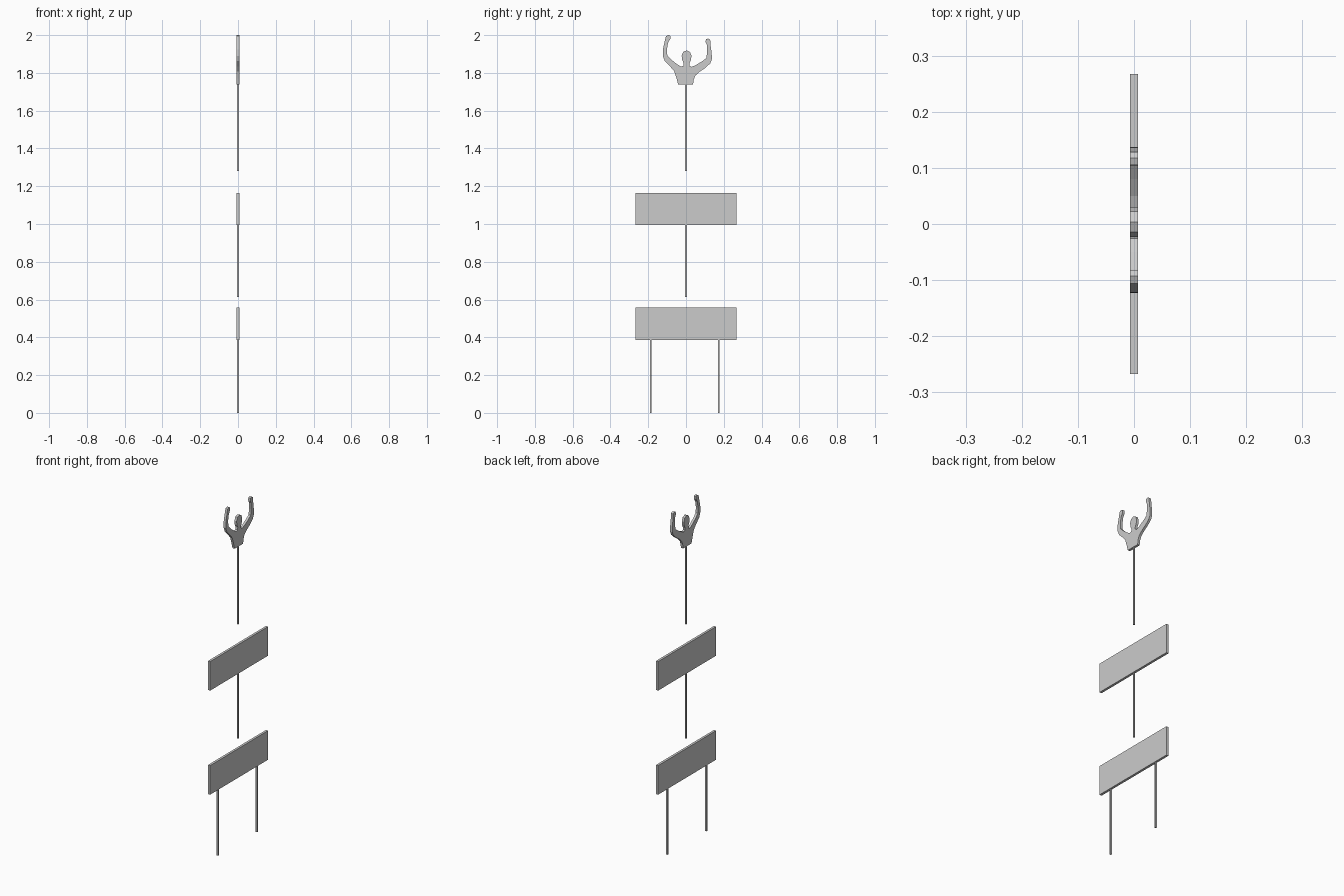
import bpy, bmesh

T = 0.014   # board thickness
W = 0.009   # post width


def finish(name, bm):
    bmesh.ops.recalc_face_normals(bm, faces=bm.faces)
    me = bpy.data.meshes.new(name)
    bm.to_mesh(me)
    bm.free()
    ob = bpy.data.objects.new(name, me)
    bpy.context.collection.objects.link(ob)
    return ob


def box(name, y, z0, z1, sx, sy):
    bm = bmesh.new()
    bmesh.ops.create_cube(bm, size=1)
    for v in bm.verts:
        v.co = (v.co.x * sx, y + v.co.y * sy, z0 + (v.co.z + 0.5) * (z1 - z0))
    return finish(name, bm)


def post(name, y, z0, z1):
    return box(name, y, z0, z1, W, W)


# two sign boards
box("lower_board", 0, 0.387, 0.557, T, 0.535)
box("upper_board", 0, 0.995, 1.165, T, 0.535)

# posts
post("leg_left", -0.186, 0, 0.387)
post("leg_right", 0.173, 0, 0.387)
post("middle_post", 0, 0.613, 0.995)
post("top_post", 0, 1.281, 1.738)

# flat cut-out of a torso with raised arms, outline in (y, z)
outline = [
    (-0.041, 1.738), (0.037, 1.738), (0.041, 1.765), (0.050, 1.786),
    (0.068, 1.803), (0.100, 1.825), (0.128, 1.850), (0.137, 1.872),
    (0.136, 1.905), (0.131, 1.940), (0.128, 1.975), (0.118, 1.982),
    (0.105, 1.978), (0.104, 1.962), (0.112, 1.945), (0.112, 1.910),
    (0.107, 1.877), (0.080, 1.858), (0.050, 1.840), (0.028, 1.832),
    (0.018, 1.838), (0.018, 1.850), (0.026, 1.868), (0.029, 1.890),
    (0.022, 1.910), (0.004, 1.919), (-0.014, 1.912), (-0.023, 1.892),
    (-0.020, 1.868), (-0.012, 1.850), (-0.014, 1.838), (-0.026, 1.833),
    (-0.050, 1.848), (-0.080, 1.872), (-0.099, 1.892), (-0.101, 1.925),
    (-0.095, 1.960), (-0.083, 1.980), (-0.083, 1.996), (-0.093, 2.0),
    (-0.106, 1.995), (-0.112, 1.970), (-0.122, 1.925), (-0.123, 1.890),
    (-0.112, 1.862), (-0.085, 1.835), (-0.062, 1.808), (-0.050, 1.770),
]
bm = bmesh.new()
face = bm.faces.new([bm.verts.new((-T / 2, y, z)) for y, z in outline])
ext = bmesh.ops.extrude_face_region(bm, geom=[face], use_keep_orig=True)
for v in ext["geom"]:
    if isinstance(v, bmesh.types.BMVert):
        v.co.x = T / 2
bmesh.ops.triangulate(bm, faces=[f for f in bm.faces if len(f.verts) > 4])
finish("raised_arms_figure", bm)
